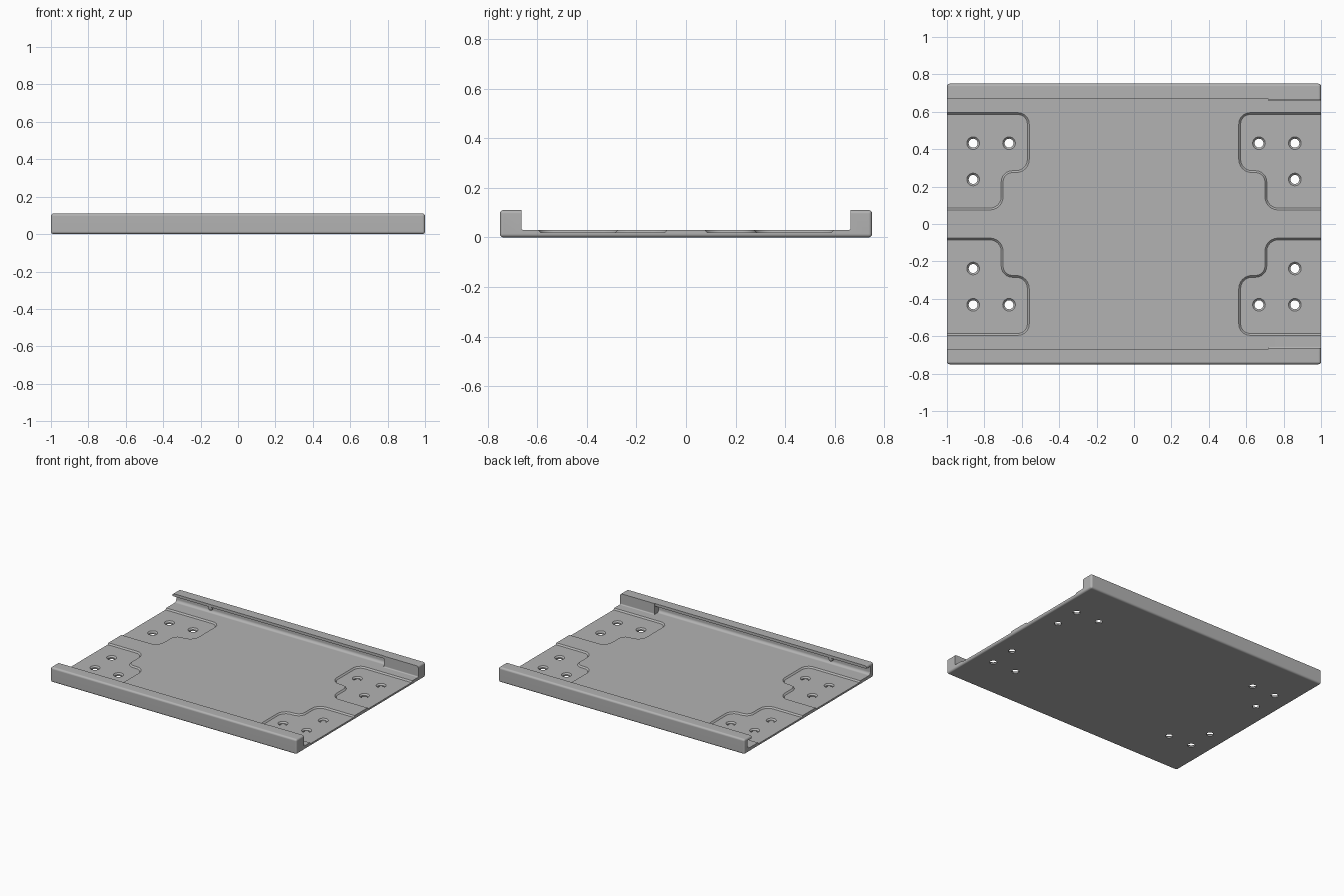
import bpy, bmesh, math
from mathutils import Vector

old = bpy.data.objects.get("Cube")
if old:
    bpy.data.objects.remove(old, do_unlink=True)

grey = bpy.data.materials.new("plain grey")
grey.use_nodes = True
COLOUR = (0.45, 0.45, 0.45, 1)
grey.diffuse_color = COLOUR
grey.node_tree.nodes["Principled BSDF"].inputs["Base Color"].default_value = COLOUR


def rounded(corners, steps=6):
    """2D outline from (x, y, radius) right-angled corners."""
    out = []
    for i, (x, y, r) in enumerate(corners):
        p = Vector((x, y))
        if r == 0:
            out.append(p)
            continue
        a = (Vector(corners[i - 1][:2]) - p).normalized() * r
        b = (Vector(corners[(i + 1) % len(corners)][:2]) - p).normalized() * r
        for k in range(steps + 1):
            t = k / steps * math.pi / 2
            out.append(p + a * (1 - math.sin(t)) + b * (1 - math.cos(t)))
    return out


def loft(name, rings):
    """Closed solid through matching rings of 3D points."""
    bm = bmesh.new()
    loops = [[bm.verts.new(p) for p in ring] for ring in rings]
    n = len(loops[0])
    for lo, hi in zip(loops, loops[1:]):
        for i in range(n):
            j = (i + 1) % n
            bm.faces.new((lo[i], lo[j], hi[j], hi[i]))
    bm.faces.new(loops[0][::-1])
    bm.faces.new(loops[-1])
    return finish(name, bm)


def finish(name, bm):
    bmesh.ops.recalc_face_normals(bm, faces=bm.faces)
    mesh = bpy.data.meshes.new(name)
    bm.to_mesh(mesh)
    bm.free()
    mesh.materials.append(grey)
    ob = bpy.data.objects.new(name, mesh)
    bpy.context.collection.objects.link(ob)
    return ob


def activate(ob):
    bpy.ops.object.select_all(action='DESELECT')
    ob.select_set(True)
    bpy.context.view_layer.objects.active = ob


def cut(target, cutter):
    cutter.hide_render = True
    mod = target.modifiers.new("cut", 'BOOLEAN')
    mod.operation = 'DIFFERENCE'
    mod.solver = 'EXACT'
    mod.object = cutter
    activate(target)
    bpy.ops.object.modifier_apply(modifier=mod.name)
    bpy.data.objects.remove(cutter, do_unlink=True)


def along_x(name, outline, x0, x1):
    return loft(name, [[(x, p.x, p.y) for p in outline] for x in (x0, x1)])


HALF_Y, HEIGHT, FLOOR, RAIL = 0.75, 0.11, 0.03, 0.667
STOP_X, SLOT_Y, LIP_Z = 0.72, 0.712, 0.09

# Tray blank: a softened slab
bm = bmesh.new()
bmesh.ops.create_cube(bm, size=1)
for v in bm.verts:
    v.co = (v.co.x * 2, v.co.y * HALF_Y * 2, (v.co.z + 0.5) * HEIGHT)
bmesh.ops.bevel(bm, geom=bm.edges[:], offset=0.014, segments=4, profile=0.5,
                affect='EDGES')
tray = finish("tray", bm)

# Channel with undercut slots, then the narrower channel between the end stops
slotted = rounded([(-RAIL, 0.2, 0), (-RAIL, LIP_Z, 0), (-SLOT_Y, LIP_Z, 0),
                   (-SLOT_Y, FLOOR, 0.02), (SLOT_Y, FLOOR, 0.02),
                   (SLOT_Y, LIP_Z, 0), (RAIL, LIP_Z, 0), (RAIL, 0.2, 0)], 4)
cut(tray, along_x("slot_cutter", slotted, -1.1, STOP_X))
inner = RAIL - 0.003
plain = rounded([(-inner, 0.2, 0), (-inner, FLOOR, 0.008),
                 (inner, FLOOR, 0.008), (inner, 0.2, 0)], 4)
cut(tray, along_x("channel_cutter", plain, STOP_X - 0.2, 1.1))


# Stepped corner pockets with sloping walls
def pocket_ring(sx, sy, o, z):
    pts = rounded([(1.1, 0.585 + o, 0), (0.57 - o, 0.585 + o, 0.05 + o),
                   (0.57 - o, 0.285 - o, 0.06 + o),
                   (0.71 - o, 0.285 - o, 0.06 - o),
                   (0.71 - o, 0.085 - o, 0.06 + o), (1.1, 0.085 - o, 0)])
    return [(sx * p.x, sy * p.y, z) for p in pts]


def circle(x, y, r, z, n=24):
    return [(x + r * math.cos(math.tau * k / n),
             y + r * math.sin(math.tau * k / n), z) for k in range(n)]


for sx in (-1, 1):
    for sy in (-1, 1):
        cut(tray, loft("pocket_cutter", [pocket_ring(sx, sy, 0, 0.02),
                                         pocket_ring(sx, sy, 0.02, 0.04)]))
        # Countersunk screw holes
        for x, y in ((0.86, 0.432), (0.668, 0.432), (0.86, 0.238)):
            steps = ((0.024, -0.05), (0.024, 0.01), (0.034, 0.02), (0.034, 0.05))
            cut(tray, loft("hole_cutter",
                           [circle(sx * x, sy * y, r, z) for r, z in steps]))

# Small catches hanging inside the slots
catches = []
for name, sy in (("front_catch", -1), ("back_catch", 1)):
    y = sy * 0.684
    catches.append(loft(name, [circle(-0.7, y, r, z, 16) for r, z in
                               ((0.007, 0.06), (0.014, 0.066), (0.016, 0.074),
                                (0.016, LIP_Z + 0.005))]))

for ob in [tray] + catches:
    activate(ob)
    bpy.ops.object.shade_smooth_by_angle(angle=math.radians(35))
    weighted = ob.modifiers.new("even shading", 'WEIGHTED_NORMAL')
    weighted.keep_sharp = True
